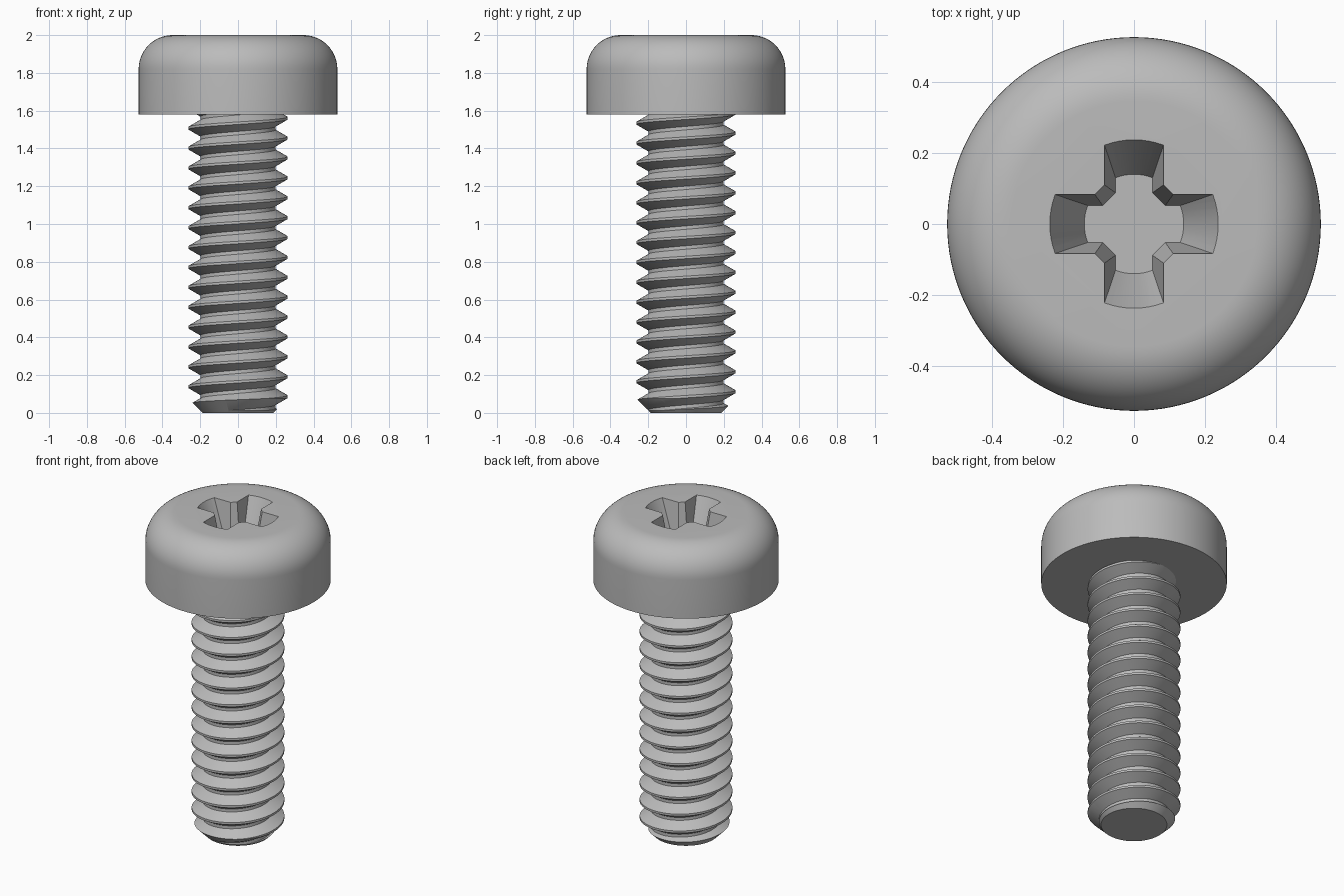
import bpy, bmesh
from math import sin, cos, pi, asin, radians, tan

if "Cube" in bpy.data.objects:
    bpy.data.objects.remove(bpy.data.objects["Cube"], do_unlink=True)

HEAD_R, HEAD_Z, TOP = 0.526, 1.579, 2.0
PITCH, CREST_R, ROOT_R = 0.1053, 0.263, 0.199

steel = bpy.data.materials.new("grey_steel")
steel.use_nodes = True
grey = (0.5, 0.5, 0.5, 1)
steel.diffuse_color = grey
steel.node_tree.nodes["Principled BSDF"].inputs["Base Color"].default_value = grey


def make(name, bm):
    bmesh.ops.recalc_face_normals(bm, faces=bm.faces)
    mesh = bpy.data.meshes.new(name)
    bm.to_mesh(mesh)
    bm.free()
    mesh.materials.append(steel)
    obj = bpy.data.objects.new(name, mesh)
    bpy.context.collection.objects.link(obj)
    return obj


def loft(name, rings):
    """Closed solid through rings of equal point count."""
    bm = bmesh.new()
    loops = [[bm.verts.new(p) for p in ring] for ring in rings]
    n = len(loops[0])
    for a, b in zip(loops, loops[1:]):
        for i in range(n):
            j = (i + 1) % n
            bm.faces.new((a[i], a[j], b[j], b[i]))
    bm.faces.new(loops[0])
    bm.faces.new(loops[-1])
    return make(name, bm)


def lathe(name, profile, n=96):
    return loft(name, [[(r * cos(2 * pi * i / n), r * sin(2 * pi * i / n), z)
                        for i in range(n)] for r, z in profile])


def combine(obj, cutter, operation):
    mod = obj.modifiers.new("cut", "BOOLEAN")
    mod.object, mod.operation, mod.solver = cutter, operation, "EXACT"
    bpy.ops.object.select_all(action="DESELECT")
    bpy.context.view_layer.objects.active = obj
    obj.select_set(True)
    bpy.ops.object.modifier_apply(modifier=mod.name)
    bpy.data.objects.remove(cutter, do_unlink=True)
    bpy.ops.object.shade_smooth_by_angle(angle=radians(25))


# Head: straight wall with a rounded upper edge
ROUND = 0.18
profile = [(HEAD_R, HEAD_Z)]
for i in range(15):
    a = pi / 2 * i / 14
    profile.append((HEAD_R - ROUND + ROUND * cos(a), TOP - ROUND + ROUND * sin(a)))
head = lathe("head", profile, 128)


# Tapered cross recess cut into the head
def cross(s, depth=0.22):
    w, c, r = 0.083 - 0.031 * s, 0.11 - 0.022 * s, 0.237 - 0.097 * s
    half = asin(w / r)
    arm = [(c, -w)] + [(r * cos(half * t / 4), r * sin(half * t / 4))
                       for t in range(-4, 5)] + [(c, w)]
    ring = []
    for k in range(4):
        q, p = round(cos(k * pi / 2)), round(sin(k * pi / 2))
        ring += [(x * q - y * p, x * p + y * q, TOP - depth * s) for x, y in arm]
    return ring


combine(head, loft("recess_cutter", [cross(-0.2), cross(1)]), "DIFFERENCE")


# Threaded shank: one helical surface, one section per pitch
def helix_solid(name, n=72, turns=19):
    flank = (CREST_R - ROOT_R) * tan(radians(30))
    crest = PITCH / 8
    section = [(CREST_R, -crest / 2), (CREST_R, crest / 2),
               (ROOT_R, crest / 2 + flank), (ROOT_R, PITCH - crest / 2 - flank)]
    start = 0.086 - 3 * PITCH
    bm = bmesh.new()
    rows = turns * 4
    grid = []
    for j in range(n):
        a = 2 * pi * j / n
        col = []
        for k in range(rows + 1):
            r, dz = section[k % 4]
            z = start + dz + PITCH * (k // 4 + j / n)
            col.append(bm.verts.new((r * cos(a), r * sin(a), z)))
        grid.append(col)
    for j in range(n):
        shift = 4 if j == n - 1 else 0
        nxt = grid[(j + 1) % n]
        for k in range(rows - shift):
            bm.faces.new((grid[j][k], nxt[k + shift],
                          nxt[k + 1 + shift], grid[j][k + 1]))
    # Close both ends with fans
    low = bm.verts.new((0, 0, start))
    high = bm.verts.new((0, 0, start + turns * PITCH))
    for e in [e for e in bm.edges if e.is_boundary]:
        a, b = e.verts
        bm.faces.new((a, b, low if a.co.z < 1 else high))
    return make(name, bm)


shank = helix_solid("threaded_shank")
envelope = lathe("shank_envelope", [(0.187, 0), (0.287, 0.1), (0.287, HEAD_Z + 0.015)])
combine(shank, envelope, "INTERSECT")
